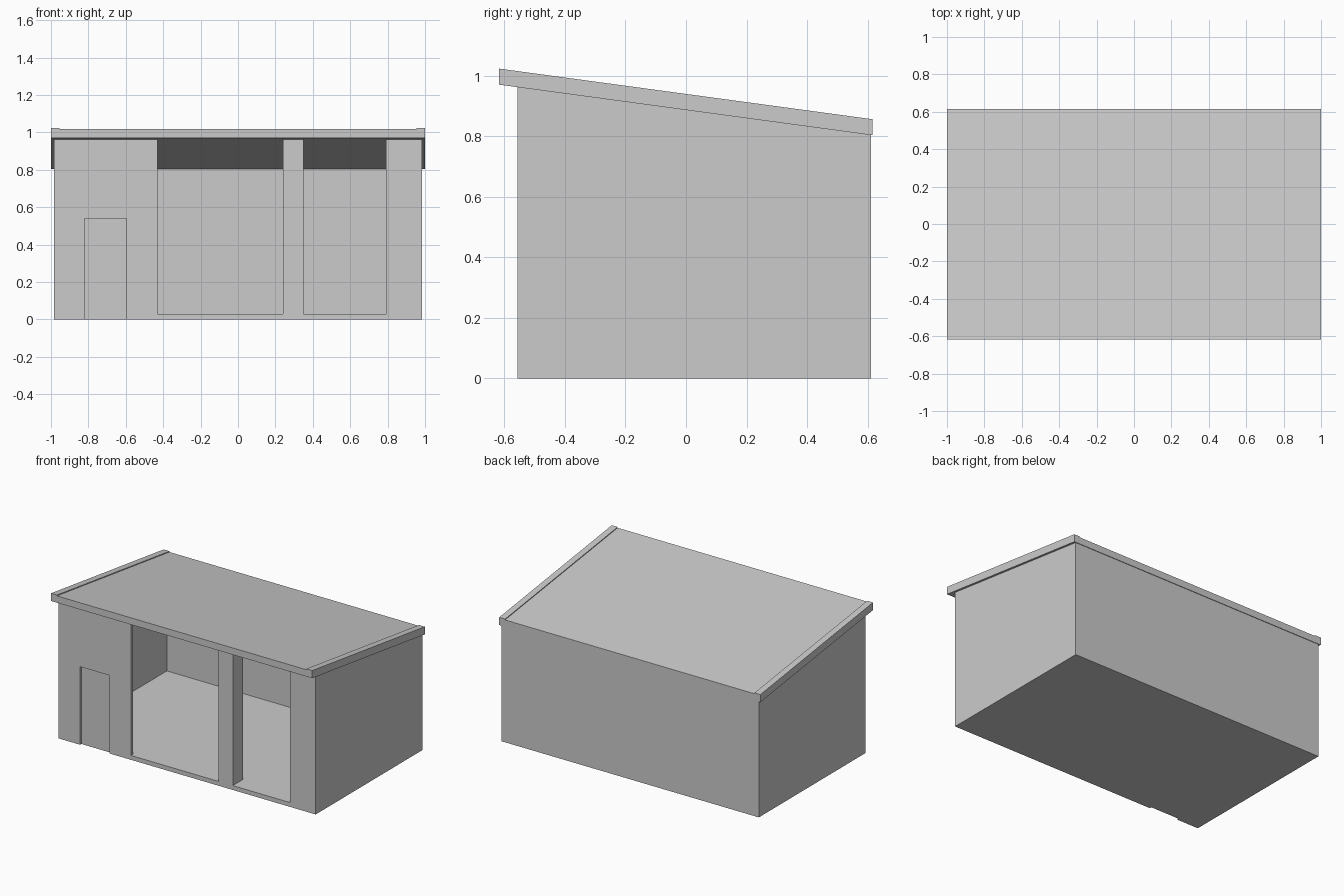
import bpy
import bmesh

if "Cube" in bpy.data.objects:
    bpy.data.objects.remove(bpy.data.objects["Cube"], do_unlink=True)

grey = bpy.data.materials.new("plain_grey")
grey.use_nodes = True
colour = (0.6, 0.6, 0.6, 1)
grey.diffuse_color = colour
grey.node_tree.nodes["Principled BSDF"].inputs["Base Color"].default_value = colour

# Main dimensions
SIDE, FRONT, BACK = 0.985, -0.557, 0.61
EAVE_FRONT, EAVE_BACK = -0.617, 0.615
WALL = 0.02
FLOOR = 0.03


def under_roof(y):
    """Height of the roof's underside at depth y."""
    t = (y - EAVE_FRONT) / (EAVE_BACK - EAVE_FRONT)
    return 0.97 + t * (0.803 - 0.97)


def add_prism(name, x0, x1, profile):
    """Extrude a (y, z) outline along x."""
    bm = bmesh.new()
    face = bm.faces.new([bm.verts.new((x0, y, z)) for y, z in profile])
    new = bmesh.ops.extrude_face_region(bm, geom=[face])["geom"]
    verts = [v for v in new if isinstance(v, bmesh.types.BMVert)]
    bmesh.ops.translate(bm, verts=verts, vec=(x1 - x0, 0, 0))
    bmesh.ops.recalc_face_normals(bm, faces=bm.faces)
    mesh = bpy.data.meshes.new(name)
    bm.to_mesh(mesh)
    bm.free()
    mesh.materials.append(grey)
    obj = bpy.data.objects.new(name, mesh)
    bpy.context.collection.objects.link(obj)
    return obj


def add_wall(name, x0, x1, y0, y1, z0=0.0, top=None):
    """Upright block, cut to the roof slope unless a top is given."""
    za = under_roof(y0) if top is None else top
    zb = under_roof(y1) if top is None else top
    return add_prism(name, x0, x1, [(y0, z0), (y1, z0), (y1, zb), (y0, za)])


def add_roof(name, x0, x1, thickness):
    """Sloping slab with upright front and back edges."""
    a, b = under_roof(EAVE_FRONT), under_roof(EAVE_BACK)
    return add_prism(name, x0, x1, [(EAVE_FRONT, a), (EAVE_BACK, b),
                                    (EAVE_BACK, b + thickness),
                                    (EAVE_FRONT, a + thickness)])


# Floor and outer walls
inner = SIDE - WALL
front_in = FRONT + WALL
back_in = BACK - WALL / 2
add_wall("floor", -inner, inner, front_in, back_in, top=FLOOR)
add_wall("back_wall", -SIDE, SIDE, back_in, BACK)
add_wall("right_wall", -SIDE, -inner, front_in, back_in)
add_wall("left_wall", inner, SIDE, front_in, back_in)

# Front wall around the door, and the recessed door
open_r, open_l = -0.43, 0.79
door_r, door_l, door_top = -0.82, -0.595, 0.54
add_wall("front_panel_right", -SIDE, door_r, FRONT, front_in)
add_wall("front_panel_middle", door_l, open_r, FRONT, front_in)
add_wall("front_panel_over_door", door_r, door_l, FRONT, front_in, z0=door_top)
add_wall("door", door_r, door_l, FRONT + 0.014, front_in, top=door_top)
add_wall("front_panel_left", open_l, SIDE, FRONT, front_in)

# Open bays: threshold and square post
add_wall("threshold", open_r, open_l, FRONT, front_in, top=FLOOR)
add_wall("post", 0.24, 0.35, FRONT, FRONT + 0.11, z0=FLOOR)

# Sloping roof with raised end trims
trim = 0.955
add_roof("roof_panel", -trim, trim, 0.047)
add_roof("roof_trim_right", -1, -trim, 0.053)
add_roof("roof_trim_left", trim, 1, 0.053)
